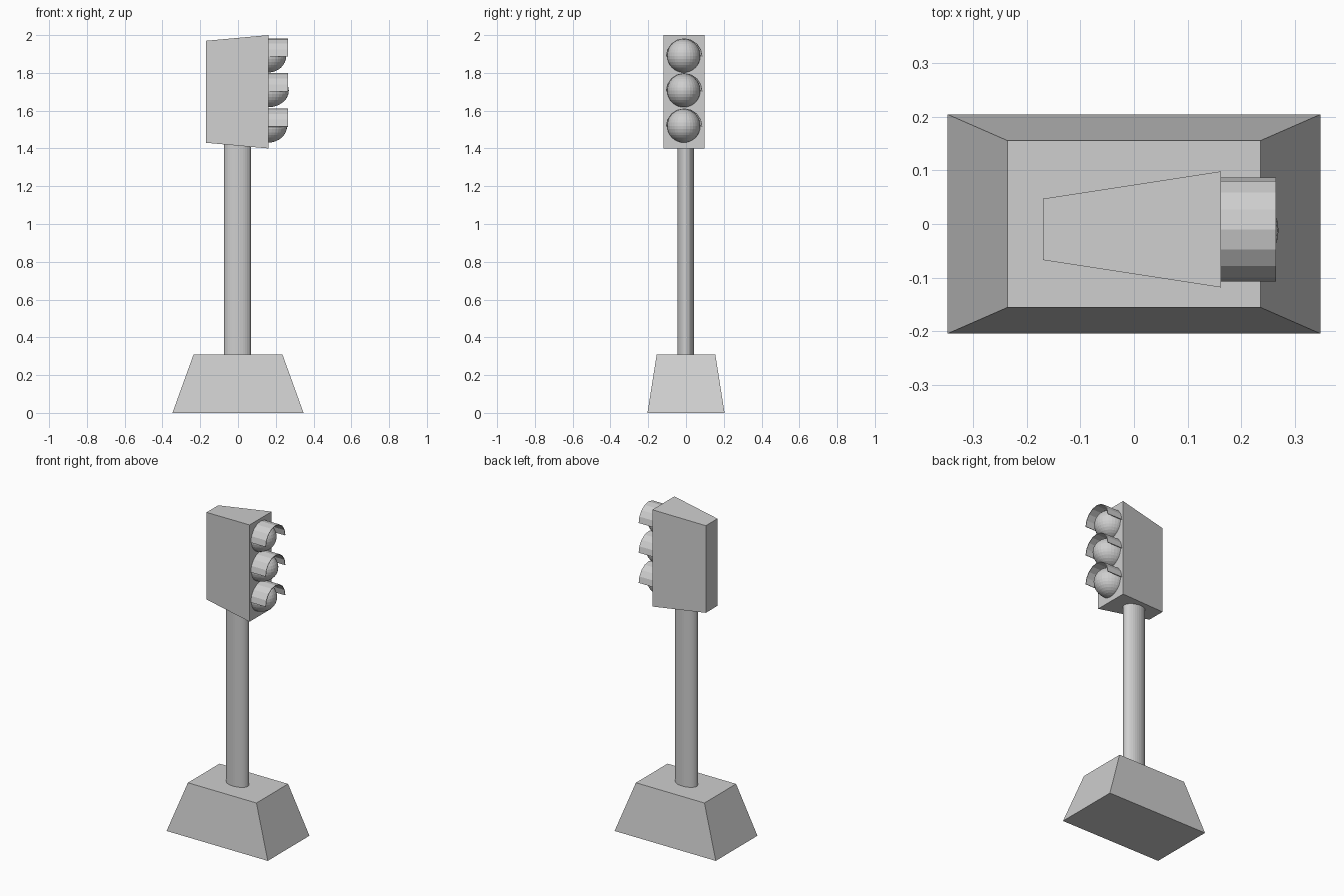
import bpy, bmesh, math
from mathutils import Matrix

if "Cube" in bpy.data.objects:
    bpy.data.objects.remove(bpy.data.objects["Cube"])

grey = bpy.data.materials.new("light_grey")
grey.diffuse_color = (0.62, 0.62, 0.62, 1)
grey.use_nodes = True
grey.node_tree.nodes["Principled BSDF"].inputs["Base Color"].default_value = grey.diffuse_color


def finish(name, bm):
    bmesh.ops.recalc_face_normals(bm, faces=bm.faces)
    me = bpy.data.meshes.new(name)
    bm.to_mesh(me)
    bm.free()
    me.materials.append(grey)
    ob = bpy.data.objects.new(name, me)
    bpy.context.collection.objects.link(ob)
    return ob


def loft(name, a, b):
    """Closed solid between two four-cornered outlines."""
    bm = bmesh.new()
    va = [bm.verts.new(p) for p in a]
    vb = [bm.verts.new(p) for p in b]
    bm.faces.new(va)
    bm.faces.new(vb)
    for i in range(4):
        j = (i + 1) % 4
        bm.faces.new((va[i], va[j], vb[j], vb[i]))
    return finish(name, bm)


CORNERS = ((-1, -1), (1, -1), (1, 1), (-1, 1))

# Tapered base
loft("base",
     [(sx * 0.347, sy * 0.204, 0) for sx, sy in CORNERS],
     [(sx * 0.235, sy * 0.155, 0.31) for sx, sy in CORNERS])

# Lamp housing, wider and taller towards the lamps
loft("lamp_housing",
     [(-0.169, -0.01 + sy * 0.057, 1.70 + sz * 0.27) for sy, sz in CORNERS],
     [(0.162, -0.01 + sy * 0.108, 1.70 + sz * 0.30) for sy, sz in CORNERS])

# Oval pole
bm = bmesh.new()
bmesh.ops.create_cone(bm, cap_ends=True, segments=32, radius1=1, radius2=1, depth=1,
                      matrix=Matrix.Translation((-0.002, -0.002, 0.87))
                      @ Matrix.Diagonal((0.071, 0.044, 1.14, 1)))
finish("pole", bm)

# Three lamps, each under a half-round visor
for label, z, reach in (("top", 1.89, 0.095), ("middle", 1.706, 0.109), ("bottom", 1.519, 0.1)):
    bm = bmesh.new()
    bmesh.ops.create_uvsphere(bm, u_segments=32, v_segments=16, radius=1,
                              matrix=Matrix.Translation((0.16, -0.012, z))
                              @ Matrix.Diagonal((reach, 0.088, 0.088, 1)))
    finish(label + "_lamp", bm)

    bm = bmesh.new()
    rows = []
    for i in range(9):
        t = math.pi * i / 8
        y, h = -0.01 + 0.095 * math.cos(t), z - 0.004 + 0.095 * math.sin(t)
        rows.append([bm.verts.new((x, y, h)) for x in (0.155, 0.264)])
    for a, b in zip(rows, rows[1:]):
        bm.faces.new((a[0], a[1], b[1], b[0]))
    visor = finish(label + "_visor", bm)
    mod = visor.modifiers.new("thickness", 'SOLIDIFY')
    mod.thickness = 0.004
    mod.offset = 0
